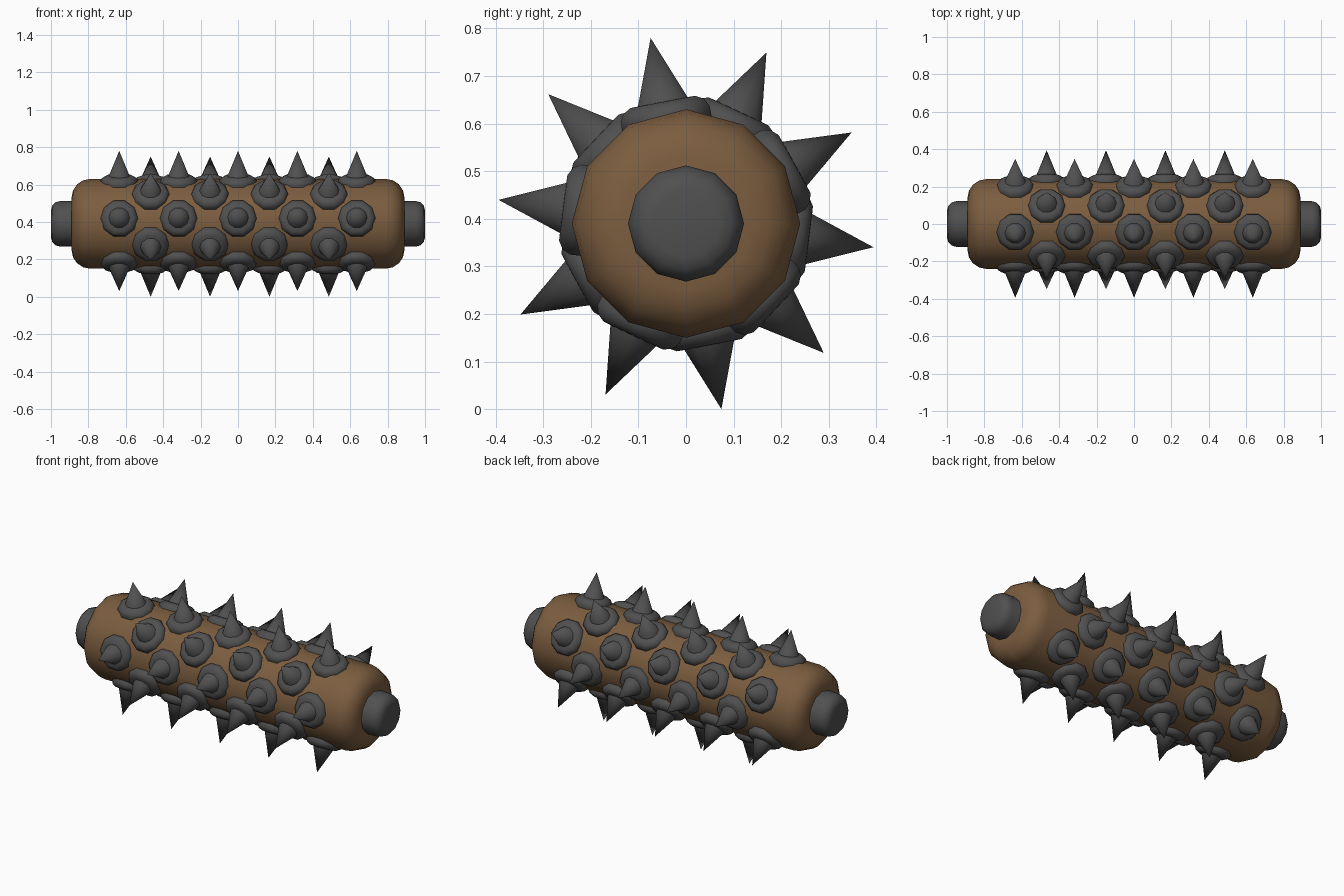
import bpy, bmesh, math
from mathutils import Matrix, Vector

if "Cube" in bpy.data.objects:
    bpy.data.objects.remove(bpy.data.objects["Cube"])

CZ = 0.39  # height of the roller axis


def material(name, col):
    m = bpy.data.materials.new(name)
    m.diffuse_color = (*col, 1)
    m.use_nodes = True
    m.node_tree.nodes["Principled BSDF"].inputs["Base Color"].default_value = m.diffuse_color
    return m


brown = material("brown wood", (0.2, 0.11, 0.05))
iron = material("dark iron", (0.08, 0.08, 0.08))


def lathe(name, profile, sides, mat, matrix, smooth):
    """Revolve (radius, height) points about local z; radius 0 makes a pole."""
    bm = bmesh.new()
    rings = []
    for r, h in profile:
        n = 1 if r == 0 else sides
        rings.append([bm.verts.new((r * math.cos(math.tau * i / sides),
                                    r * math.sin(math.tau * i / sides), h))
                      for i in range(n)])
    for a, b in zip(rings, rings[1:]):
        for i in range(sides):
            j = (i + 1) % sides
            if len(a) == 1:
                bm.faces.new((a[0], b[j], b[i]))
            elif len(b) == 1:
                bm.faces.new((a[i], a[j], b[0]))
            else:
                bm.faces.new((a[i], a[j], b[j], b[i]))
    bmesh.ops.recalc_face_normals(bm, faces=bm.faces)
    me = bpy.data.meshes.new(name)
    bm.to_mesh(me)
    bm.free()
    me.materials.append(mat)
    ob = bpy.data.objects.new(name, me)
    bpy.context.collection.objects.link(ob)
    ob.matrix_world = matrix
    bpy.ops.object.select_all(action='DESELECT')
    ob.select_set(True)
    bpy.context.view_layer.objects.active = ob
    bpy.ops.object.shade_smooth_by_angle(angle=math.radians(smooth))
    return ob


def rounded(radius, half, bevel, steps):
    """Profile of a cylinder with rounded rims at both ends."""
    top = [(radius - bevel + bevel * math.cos(t), half - bevel + bevel * math.sin(t))
           for t in [math.pi / 2 * k / steps for k in range(steps + 1)]]
    bottom = [(r, -h) for r, h in reversed(top)]
    return [(0, -half)] + bottom + top + [(0, half)]


along_x = Matrix.Translation((0, 0, CZ)) @ Matrix.Rotation(math.pi / 2, 4, 'Y')

# wooden roller and the iron axle knobs at both ends
lathe("roller_body", rounded(0.24, 0.89, 0.1, 4), 12, brown, along_x, 40)
lathe("axle", rounded(0.122, 1.0, 0.05, 3), 12, iron, along_x, 40)

# stud profiles, heights measured from the roller axis
plate = [(0, 0.2), (0.094, 0.2), (0.1, 0.212), (0.1, 0.234),
         (0.091, 0.25), (0.073, 0.26), (0, 0.262)]
spike = [(0, 0.245), (0.062, 0.245), (0, 0.397)]

# ten rows around the roller, alternately five and four studs
first = None
for row in range(10):
    a = math.radians(100.8 + 36 * row)
    out = Vector((0, math.cos(a), math.sin(a)))
    side = Vector((1, 0, 0))
    xs = [-0.635 + 0.3175 * i for i in range(5)] if row % 2 == 0 else \
         [-0.467 + 0.3175 * i for i in range(4)]
    for x in xs:
        m = Matrix((side, out.cross(side), out)).transposed().to_4x4()
        m.translation = (x, 0, CZ)
        if first is None:
            first = (lathe("stud_plate", plate, 10, iron, m, 50),
                     lathe("stud_spike", spike, 10, iron, m, 50))
        else:
            for src in first:
                ob = src.copy()  # linked copy shares the mesh
                bpy.context.collection.objects.link(ob)
                ob.matrix_world = m
